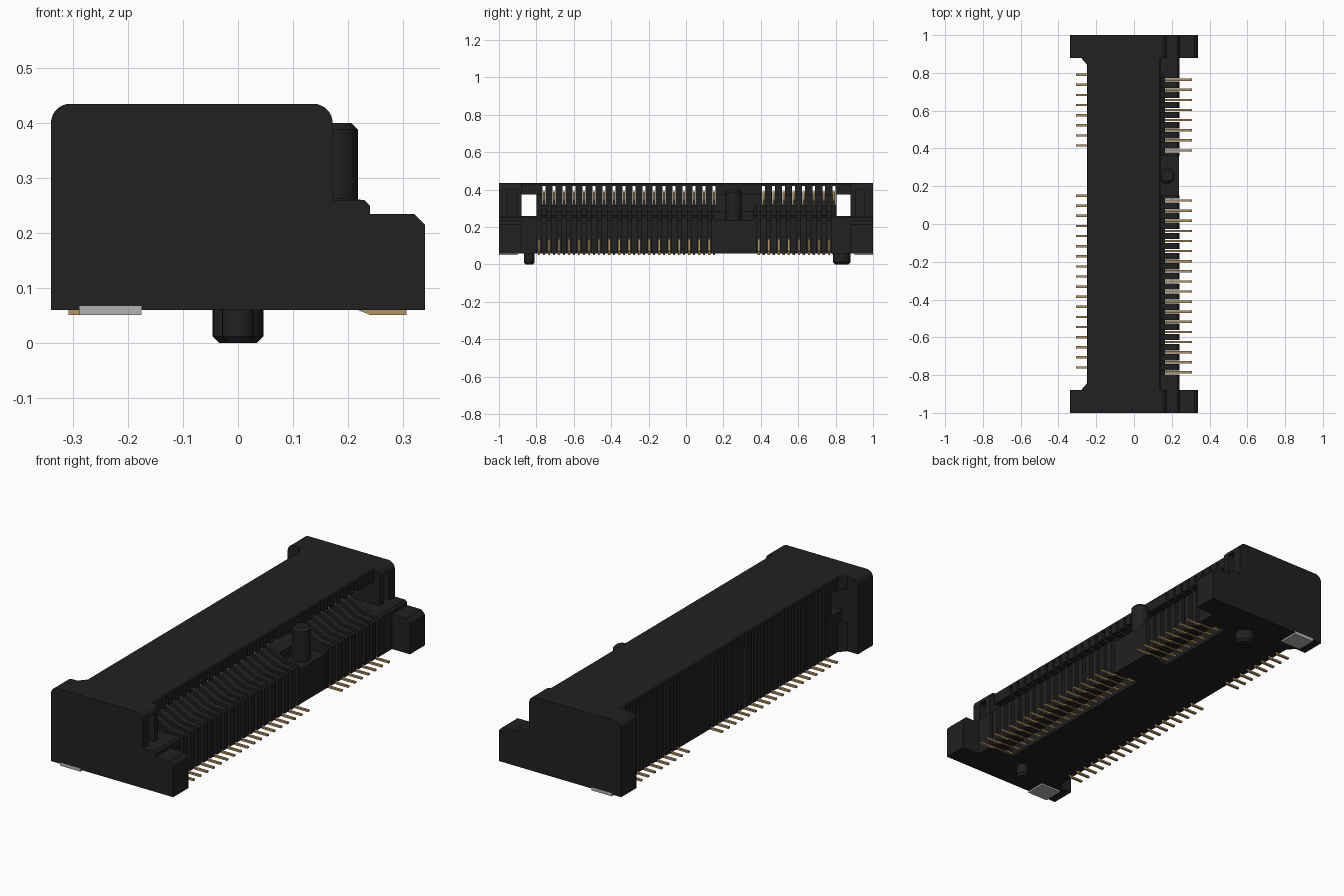
import bpy, bmesh, math

if "Cube" in bpy.data.objects:
    bpy.data.objects.remove(bpy.data.objects["Cube"])


def material(name, rgb):
    m = bpy.data.materials.new(name)
    m.diffuse_color = (*rgb, 1)
    m.use_nodes = True
    m.node_tree.nodes["Principled BSDF"].inputs["Base Color"].default_value = m.diffuse_color
    return m


BLACK = material("black plastic", (0.015, 0.015, 0.015))
GOLD = material("gold contact", (0.46, 0.30, 0.12))
SILVER = material("silver solder pad", (0.45, 0.45, 0.46))


def finish(name, bm, mat):
    bmesh.ops.recalc_face_normals(bm, faces=bm.faces)
    me = bpy.data.meshes.new(name)
    bm.to_mesh(me)
    bm.free()
    me.materials.append(mat)
    ob = bpy.data.objects.new(name, me)
    bpy.context.collection.objects.link(ob)
    return ob


def prism(bm, pts, y0, y1):
    """Extrude an x/z outline from y0 to y1."""
    a = [bm.verts.new((x, y0, z)) for x, z in pts]
    b = [bm.verts.new((x, y1, z)) for x, z in pts]
    bm.faces.new(a)
    bm.faces.new(b[::-1])
    for i in range(len(pts)):
        j = (i + 1) % len(pts)
        bm.faces.new((a[i], b[i], b[j], a[j]))


def rect(x0, x1, z0, z1):
    return [(x0, z0), (x1, z0), (x1, z1), (x0, z1)]


def arc(cx, cz, r, a0, a1, n=8):
    return [(cx + r * math.cos(math.radians(a0 + (a1 - a0) * i / n)),
             cz + r * math.sin(math.radians(a0 + (a1 - a0) * i / n))) for i in range(n + 1)]


def strip(bm, path, y, w=0.012, t=0.009):
    """Bent flat metal strip following an x/z path."""
    left, right = [], []
    for i, (x, z) in enumerate(path):
        p, q = path[max(i - 1, 0)], path[min(i + 1, len(path) - 1)]
        dx, dz = q[0] - p[0], q[1] - p[1]
        d = math.hypot(dx, dz)
        ox, oz = -dz / d * t / 2, dx / d * t / 2
        left.append((x + ox, z + oz))
        right.append((x - ox, z - oz))
    prism(bm, left + right[::-1], y - w / 2, y + w / 2)


def gaps(ys, w, lo, hi):
    """Solid intervals left between slots of width w."""
    edges = [lo]
    for y in sorted(ys):
        edges += [y - w / 2, y + w / 2]
    edges.append(hi)
    return list(zip(edges[::2], edges[1::2]))


def lathe(name, x, y, rings, mat):
    """Round post from (radius, z) rings."""
    bm = bmesh.new()
    n, loops = 24, []
    for r, z in rings:
        loops.append([bm.verts.new((x + r * math.cos(math.tau * i / n),
                                    y + r * math.sin(math.tau * i / n), z)) for i in range(n)])
    bm.faces.new(loops[0])
    bm.faces.new(loops[-1])
    for a, b in zip(loops, loops[1:]):
        for i in range(n):
            bm.faces.new((a[i], a[(i + 1) % n], b[(i + 1) % n], b[i]))
    ob = finish(name, bm, mat)
    bpy.context.view_layer.objects.active = ob
    ob.select_set(True)
    bpy.ops.object.shade_smooth_by_angle(angle=math.radians(30))
    ob.select_set(False)


PITCH = 0.0535
back_ys = [0.79 - k * PITCH for k in range(8)] + [0.15 - k * PITCH for k in range(18)]
front_a = [0.764 - k * PITCH for k in range(8)]
front_b = [0.124 - k * PITCH for k in range(18)]

# end blocks with stepped outline, pocket in the tall front face
end = ([(-0.34, 0.06), (0.34, 0.06), (0.34, 0.215), (0.32, 0.235), (0.24, 0.235), (0.24, 0.25),
        (0.23, 0.26), (0.172, 0.26)] + arc(0.137, 0.4, 0.035, 0, 90) + arc(-0.305, 0.4, 0.035, 90, 180))
inner = ([(-0.34, 0.06), (0.34, 0.06), (0.34, 0.215), (0.32, 0.235), (0.24, 0.235), (0.24, 0.25),
          (0.23, 0.26), (0.10, 0.26), (0.10, 0.4), (0.172, 0.4)]
         + arc(0.137, 0.4, 0.035, 0, 90)[1:] + arc(-0.305, 0.4, 0.035, 90, 180))
bm = bmesh.new()
for s in (1, -1):
    prism(bm, end, s * 0.955, s * 1.0)
    prism(bm, inner, s * 0.91, s * 0.955)
    prism(bm, end, s * 0.88, s * 0.91)
finish("end_blocks", bm, BLACK)

# corner gussets between the end blocks and the body
bm = bmesh.new()
for s in (1, -1):
    for z0, z1 in ((0.06, 0.2), (0.375, 0.434)):
        tri = [(-0.285, s * 0.885), (-0.2, s * 0.885), (-0.2, s * 0.845), (-0.25, s * 0.845)]
        a = [bm.verts.new((x, y, z0)) for x, y in tri]
        b = [bm.verts.new((x, y, z1)) for x, y in tri]
        bm.faces.new(a)
        bm.faces.new(b)
        for i in range(4):
            bm.faces.new((a[i], a[i - 1], b[i - 1], b[i]))
finish("corner_gussets", bm, BLACK)

# lower body: contact sections, key section and end sections
bm = bmesh.new()
core = [(-0.225, 0.06), (0.10, 0.06), (0.10, 0.13), (0.165, 0.13), (0.165, 0.235), (0.06, 0.285),
        (-0.1, 0.285), (-0.1, 0.32), (-0.225, 0.32)]
key = [(-0.225, 0.06), (0.238, 0.06), (0.238, 0.235), (0.12, 0.235), (0.12, 0.285), (-0.1, 0.285),
       (-0.1, 0.32), (-0.225, 0.32)]
side = [(-0.25, 0.06), (0.24, 0.06), (0.24, 0.25), (0.23, 0.26), (-0.25, 0.26)]
prism(bm, core, -0.80, 0.15)
prism(bm, core, 0.36, 0.80)
prism(bm, key, 0.15, 0.36)
for s in (1, -1):
    prism(bm, side, s * 0.80, s * 0.885)
finish("lower_body", bm, BLACK)

# front ribs between the lower contacts
bm = bmesh.new()
rib = [(0.16, 0.06), (0.24, 0.06), (0.24, 0.25), (0.23, 0.26), (0.165, 0.265), (0.06, 0.318),
       (-0.1, 0.318), (-0.1, 0.28), (0.06, 0.28), (0.16, 0.23)]
for lo, hi, ys in ((-0.80, 0.15, front_b), (0.36, 0.80, front_a)):
    for y0, y1 in gaps(ys, 0.02, lo, hi):
        prism(bm, rib, y0, y1)
finish("front_ribs", bm, BLACK)

# back wall and roof teeth between the upper contacts
bm = bmesh.new()
tooth = [(-0.25, 0.06), (-0.22, 0.06), (-0.22, 0.31), (-0.1, 0.31), (-0.1, 0.375), (0.14, 0.375),
         (0.14, 0.425), (-0.25, 0.425)]
for y0, y1 in gaps(back_ys, 0.016, -0.80, 0.805):
    prism(bm, tooth, y0, y1)
finish("upper_teeth", bm, BLACK)

# roof plate
bm = bmesh.new()
prism(bm, [(-0.25, 0.42), (0.14, 0.42), (0.14, 0.43), (0.135, 0.435), (-0.245, 0.435), (-0.25, 0.43)],
      -0.885, 0.885)
for s in (1, -1):
    prism(bm, rect(-0.25, 0.14, 0.375, 0.425), s * 0.80, s * 0.885)
finish("roof_plate", bm, BLACK)

# key post and locating pegs
lathe("key_post", 0.175, 0.255, [(0.043, 0.2), (0.043, 0.388), (0.031, 0.4)], BLACK)
lathe("wide_peg", 0, 0.833, [(0.034, 0), (0.046, 0.012), (0.046, 0.07)], BLACK)
lathe("narrow_peg", 0, -0.838, [(0.02, 0), (0.029, 0.012), (0.029, 0.07)], BLACK)

# upper contacts: foot, riser in the back groove, spring beam under the roof
bm = bmesh.new()
for y in back_ys:
    strip(bm, [(-0.308, 0.056), (-0.242, 0.056), (-0.236, 0.065), (-0.236, 0.36), (-0.22, 0.375),
               (-0.1, 0.385), (0.06, 0.328), (0.10, 0.345)], y)
finish("upper_contacts", bm, GOLD)

# lower contacts: foot, riser in the front groove, tail under the body
bm = bmesh.new()
for y in front_a + front_b:
    strip(bm, [(0.306, 0.056), (0.24, 0.056), (0.215, 0.066), (0.11, 0.068)], y)
    prism(bm, rect(0.172, 0.19, 0.062, 0.135), y - 0.006, y + 0.006)
finish("lower_contacts", bm, GOLD)

# solder pads
bm = bmesh.new()
for s in (1, -1):
    prism(bm, rect(-0.288, -0.175, 0.051, 0.067), s * 0.90, s * 1.001)
finish("solder_pads", bm, SILVER)
